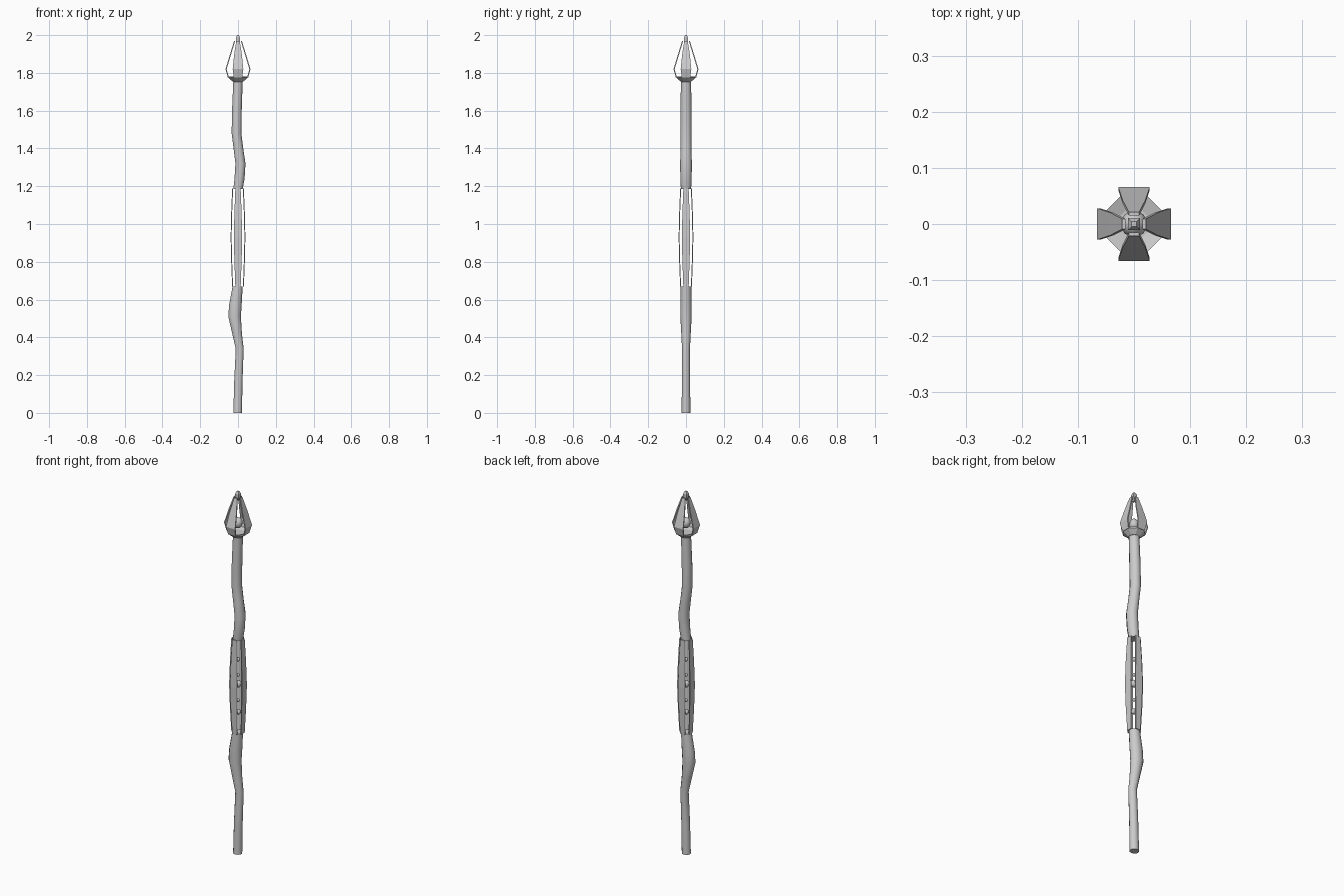
import bpy, bmesh, math
from mathutils import Matrix, Vector

if "Cube" in bpy.data.objects:
    bpy.data.objects.remove(bpy.data.objects["Cube"])


def finish(name, bm, smooth=False):
    bmesh.ops.recalc_face_normals(bm, faces=bm.faces)
    me = bpy.data.meshes.new(name)
    bm.to_mesh(me)
    bm.free()
    ob = bpy.data.objects.new(name, me)
    bpy.context.collection.objects.link(ob)
    if smooth:
        bpy.ops.object.select_all(action='DESELECT')
        ob.select_set(True)
        bpy.context.view_layer.objects.active = ob
        bpy.ops.object.shade_smooth_by_angle(angle=math.radians(50))
    return ob


def loft(name, rows, sides=10, smooth=True):
    """Capped tube; each row is (z, centre x, radius x, radius y)."""
    bm = bmesh.new()
    rings = []
    for z, cx, rx, ry in rows:
        angles = [2 * math.pi * (i + 0.5) / sides for i in range(sides)]
        rings.append([bm.verts.new((cx + rx * math.cos(a), ry * math.sin(a), z)) for a in angles])
    for a, b in zip(rings, rings[1:]):
        for i in range(sides):
            j = (i + 1) % sides
            bm.faces.new((a[i], a[j], b[j], b[i]))
    bm.faces.new(rings[0])
    bm.faces.new(rings[-1])
    return finish(name, bm, smooth)


def blade_ring(name, rows, thick):
    """Four thin bent plates around z; each row is (z, outer radius, half width)."""
    for k in range(4):
        bm = bmesh.new()
        rot = Matrix.Rotation(k * math.pi / 2, 3, 'Z')
        rings = []
        for z, r, w in rows:
            pts = [(r, -w, z), (r, w, z), (r - thick, w, z), (r - thick, -w, z)]
            rings.append([bm.verts.new(rot @ Vector(p)) for p in pts])
        for a, b in zip(rings, rings[1:]):
            for i in range(4):
                j = (i + 1) % 4
                bm.faces.new((a[i], a[j], b[j], b[i]))
        bm.faces.new(rings[0])
        bm.faces.new(rings[-1])
        finish(f"{name}_{k + 1}", bm)


def bead(name, z, r, stretch=1.0):
    bm = bmesh.new()
    bmesh.ops.create_uvsphere(bm, u_segments=8, v_segments=6, radius=r)
    bmesh.ops.transform(bm, verts=bm.verts,
                        matrix=Matrix.Translation((0, 0, z)) @ Matrix.Diagonal((1, 1, stretch, 1)))
    finish(name, bm, True)


# crooked lower and upper shafts
loft("lower_shaft", [(0, -0.002, 0.024, 0.023), (0.17, 0.002, 0.023, 0.022),
                     (0.34, 0.009, 0.022, 0.021), (0.42, -0.005, 0.027, 0.025),
                     (0.51, -0.018, 0.035, 0.030), (0.57, -0.014, 0.035, 0.030),
                     (0.67, -0.002, 0.028, 0.028)])
loft("upper_shaft", [(1.185, 0, 0.026, 0.027), (1.24, 0.008, 0.028, 0.030),
                     (1.32, 0.013, 0.028, 0.031), (1.40, 0.002, 0.027, 0.029),
                     (1.48, -0.008, 0.027, 0.029), (1.60, -0.006, 0.027, 0.029),
                     (1.76, 0, 0.026, 0.027)])

# open grip cage with floating beads
blade_ring("grip_slat", [(0.668, 0.031, 0.014), (0.80, 0.036, 0.019), (0.93, 0.039, 0.022),
                         (1.06, 0.036, 0.019), (1.187, 0.031, 0.014)], 0.005)
for i, (z, r) in enumerate([(0.78, 0.015), (0.845, 0.009), (0.935, 0.019),
                            (0.985, 0.009), (1.07, 0.011)]):
    bead(f"grip_bead_{i + 1}", z, r)

# flared cup under the head
loft("head_cup", [(1.752, 0, 0.028, 0.028), (1.775, 0, 0.056, 0.056),
                  (1.782, 0, 0.056, 0.056), (1.774, 0, 0.03, 0.03)], sides=8, smooth=False)

# four petals, inner orb and tip
blade_ring("head_petal", [(1.775, 0.054, 0.022), (1.82, 0.066, 0.028), (1.90, 0.042, 0.020),
                          (1.968, 0.021, 0.009)], 0.006)
bead("inner_orb", 1.825, 0.024, 1.2)
loft("head_tip", [(1.95, 0, 0.006, 0.006), (1.968, 0, 0.014, 0.014),
                  (1.987, 0, 0.015, 0.015), (2.0, 0, 0.006, 0.006)], sides=4, smooth=False)
